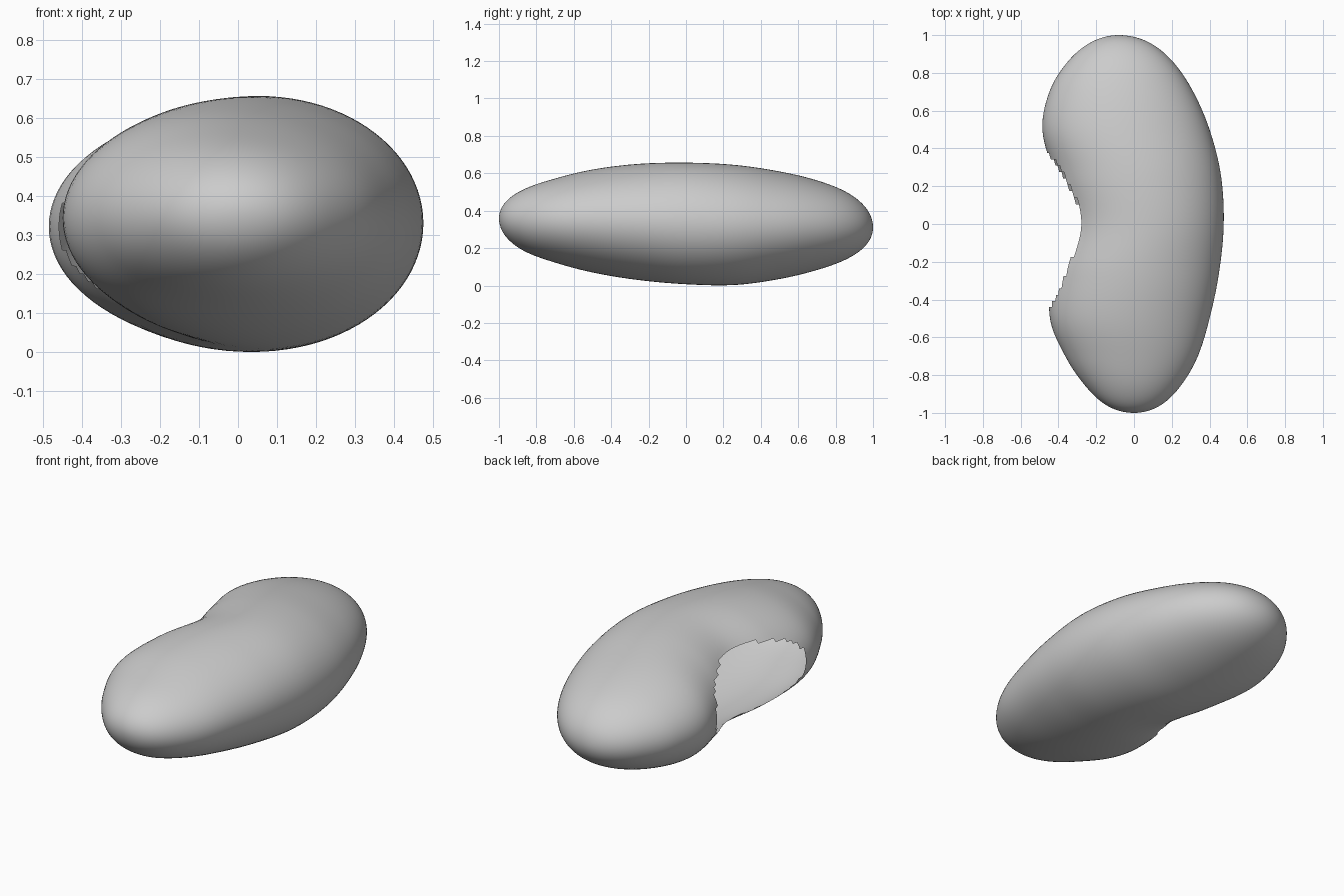
import bpy
import bmesh
import math

default_cube = bpy.data.objects.get("Cube")
if default_cube:
    bpy.data.objects.remove(default_cube, do_unlink=True)

# Outline at even angles along the length: y = -cos(angle)
RIGHT_SIDE = [0, .13, .24, .335, .40, .45, .475, .46, .40, .31, .20, .07, -.08]
NOTCH_SIDE = [0, -.135, -.25, -.36, -.445, -.43, -.365, -.425, -.485, -.445, -.345, -.22, -.08]
TOP = [.36, .445, .515, .57, .62, .65, .657, .645, .61, .56, .495, .41, .31]
BOTTOM = [.36, .265, .185, .125, .07, .03, .007, .003, .035, .085, .145, .22, .31]
SECTIONS = 90
SIDES = 96


def smooth_sample(values, t):
    """Catmull-Rom value at t in 0..1, with the ends extended straight."""
    last = len(values) - 1
    padded = [2 * values[0] - values[1]] + values + [2 * values[-1] - values[-2]]
    i = min(int(t * last), last - 1)
    f = t * last - i
    a, b, c, d = padded[i:i + 4]
    return b + f * ((c - a) + f * ((2 * a - 5 * b + 4 * c - d) + f * (3 * (b - c) + d - a))) / 2


def section_ring(bm, t):
    """Oval cross-section of the bean at position t."""
    left, right, top, bottom = (smooth_sample(v, t) for v in (NOTCH_SIDE, RIGHT_SIDE, TOP, BOTTOM))
    y = -math.cos(math.pi * t)
    ring = []
    for k in range(SIDES):
        angle = math.tau * k / SIDES
        x = (left + right) / 2 + (right - left) / 2 * math.cos(angle)
        z = (top + bottom) / 2 + (top - bottom) / 2 * math.sin(angle)
        ring.append(bm.verts.new((x, y, z)))
    return ring


# Skin colour
skin = bpy.data.materials.new("bean_grey")
skin.use_nodes = True
colour = (.6, .6, .6, 1)
skin.diffuse_color = colour
skin.node_tree.nodes["Principled BSDF"].inputs["Base Color"].default_value = colour

# Bean shell: rings lofted along the length, closed by a point at each end
bm = bmesh.new()
front_tip = bm.verts.new((NOTCH_SIDE[0], -1, TOP[0]))
back_tip = bm.verts.new((NOTCH_SIDE[-1], 1, TOP[-1]))
rings = [section_ring(bm, s / SECTIONS) for s in range(1, SECTIONS)]
for k in range(SIDES):
    n = (k + 1) % SIDES
    for near, far in zip(rings, rings[1:]):
        bm.faces.new((near[k], near[n], far[n], far[k]))
    bm.faces.new((front_tip, rings[0][n], rings[0][k]))
    bm.faces.new((back_tip, rings[-1][k], rings[-1][n]))
bmesh.ops.recalc_face_normals(bm, faces=bm.faces)

# Torn opening in the hollow of the notch, showing the inside of the shell
opening = []
for face in bm.faces:
    p = face.calc_center_median()
    if p.x < -.1 and abs((p.y + .04) / .41) ** 2.3 + abs((p.z - .33) / .2) ** 2.3 < 1:
        opening.append(face)
bmesh.ops.delete(bm, geom=opening, context="FACES")

mesh = bpy.data.meshes.new("bean_shell")
bm.to_mesh(mesh)
bm.free()
mesh.materials.append(skin)
bean = bpy.data.objects.new("bean_shell", mesh)
bpy.context.collection.objects.link(bean)
bpy.context.view_layer.objects.active = bean
bean.select_set(True)
bpy.ops.object.shade_smooth_by_angle(angle=math.radians(40))
